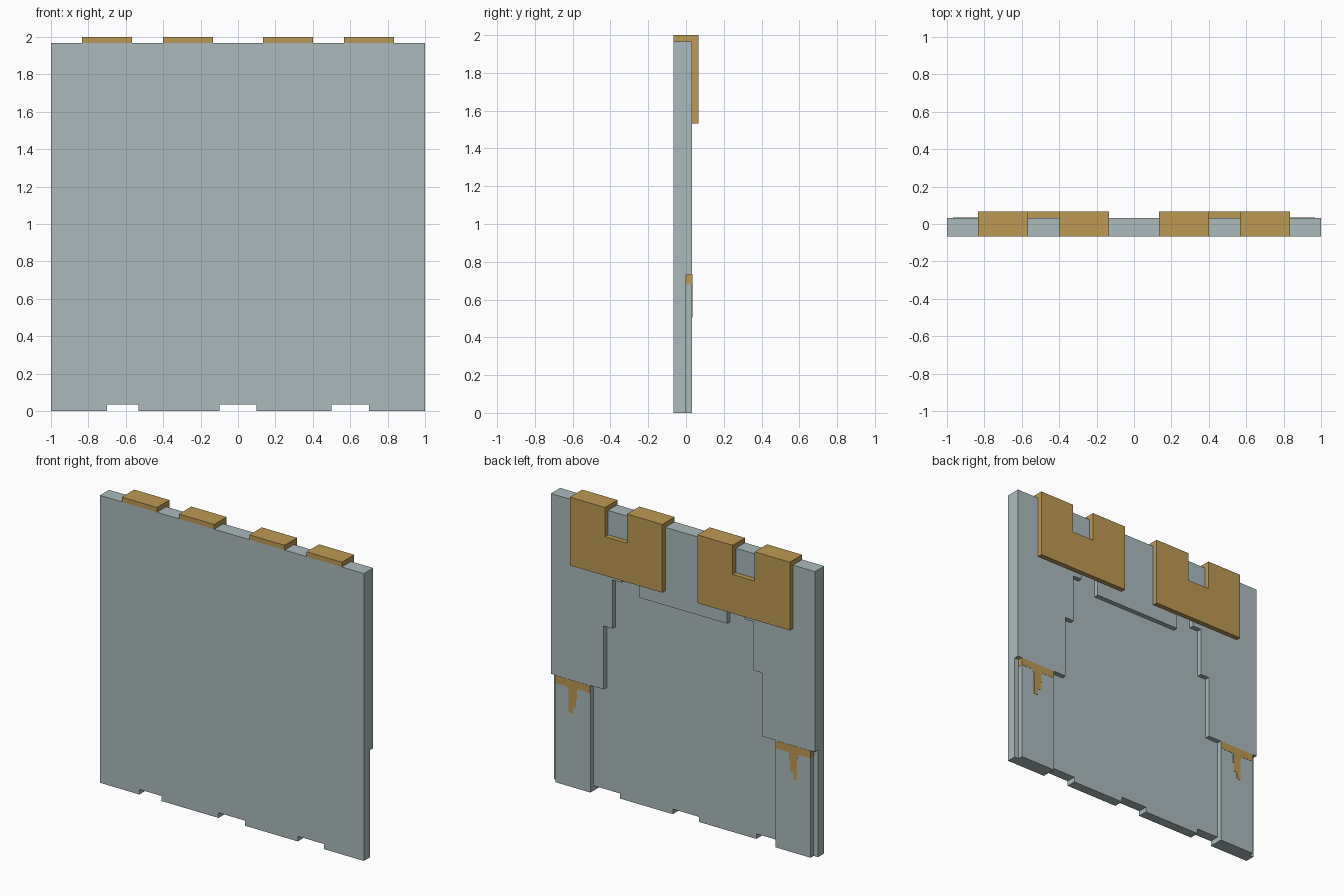
import bpy, bmesh

if "Cube" in bpy.data.objects:
    bpy.data.objects.remove(bpy.data.objects["Cube"])


def material(name, rgb):
    m = bpy.data.materials.new(name)
    m.diffuse_color = (*rgb, 1)
    m.use_nodes = True
    m.node_tree.nodes["Principled BSDF"].inputs["Base Color"].default_value = m.diffuse_color
    return m


GREY = material("pale grey", (0.41, 0.49, 0.50))
GOLD = material("dull gold", (0.51, 0.32, 0.088))


def slab(name, outline, y0, y1, mat):
    """Extrude an (x, z) outline from y0 to y1."""
    bm = bmesh.new()
    face = bm.faces.new([bm.verts.new((x, y0, z)) for x, z in outline])
    res = bmesh.ops.extrude_face_region(bm, geom=[face])
    moved = [v for v in res["geom"] if isinstance(v, bmesh.types.BMVert)]
    bmesh.ops.translate(bm, verts=moved, vec=(0, y1 - y0, 0))
    bmesh.ops.recalc_face_normals(bm, faces=bm.faces[:])
    me = bpy.data.meshes.new(name)
    bm.to_mesh(me)
    bm.free()
    me.materials.append(mat)
    ob = bpy.data.objects.new(name, me)
    bpy.context.collection.objects.link(ob)
    return ob


def rect(x0, x1, z0, z1):
    return [(x0, z0), (x1, z0), (x1, z1), (x0, z1)]


FRONT, MID, BACK, OUTER = -0.067, 0.0, 0.033, 0.067
TOP = 1.967

# Front panel with three notches along the bottom edge
bottom = [(-1, 0)]
for a, b in ((-0.7, -0.533), (-0.1, 0.1), (0.5, 0.7)):
    bottom += [(a, 0), (a, 0.035), (b, 0.035), (b, 0)]
slab("front_panel", bottom + [(1, 0), (1, TOP), (-1, TOP)], FRONT, MID, GREY)

# Raised back frame: centre flap, stepped sides and lower legs
half = [(0.333, 1.433), (0.333, 1.6), (0.467, 1.6), (0.467, 1.5),
        (0.533, 1.5), (0.533, 1.167), (0.6, 1.167), (0.6, 0.733),
        (0.7, 0.733), (0.7, 0), (0.967, 0), (0.967, 0.733),
        (1, 0.733), (1, TOP)]
slab("back_frame", half + [(-x, z) for x, z in reversed(half)], MID, BACK, GREY)

for s, side in ((1, "right"), (-1, "left")):
    def flip(pts):
        return [(s * x, z) for x, z in pts]

    # Gold hanger plate with a notch in its top edge
    plate = [(0.133, 1.533), (0.833, 1.533), (0.833, 2), (0.567, 2),
             (0.567, 1.8), (0.4, 1.8), (0.4, 2), (0.133, 2)]
    slab(side + "_hanger_plate", flip(plate), BACK, OUTER, GOLD)

    # Hooks folded over the top of the panel
    for label, a, b in (("inner", 0.133, 0.4), ("outer", 0.567, 0.833)):
        slab(f"{side}_{label}_hook", flip(rect(a, b, TOP, 2)), FRONT, BACK, GOLD)

    # Painted drip at the top of each leg
    drip = [(0.701, 0.732), (0.701, 0.68), (0.803, 0.68), (0.803, 0.61),
            (0.81, 0.61), (0.81, 0.55), (0.833, 0.55), (0.833, 0.505),
            (0.864, 0.505), (0.864, 0.65), (0.88, 0.68), (0.967, 0.68),
            (0.967, 0.732)]
    slab(side + "_leg_drip", flip(drip), BACK, BACK + 0.0015, GOLD)
    slab(side + "_leg_drip_side", flip(rect(0.967, 0.9685, 0.68, 0.732)),
         MID, BACK + 0.0015, GOLD)
